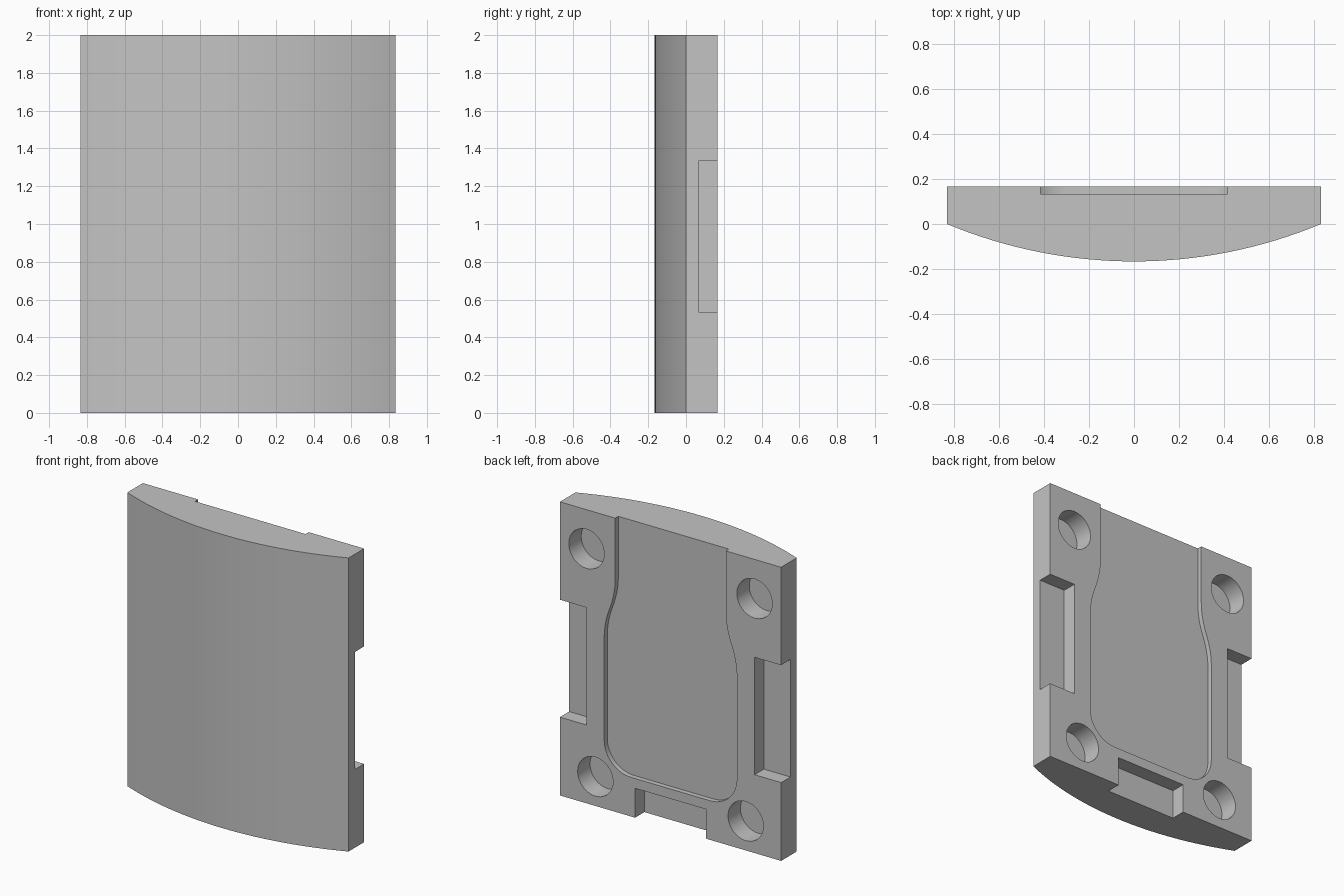
import bpy, bmesh, math
from mathutils import Vector

if "Cube" in bpy.data.objects:
    bpy.data.objects.remove(bpy.data.objects["Cube"], do_unlink=True)

U = 1 / 30            # one design unit
W, H, BACK = 25 * U, 60 * U, 5 * U

grey = bpy.data.materials.new("plain grey")
grey.use_nodes = True
COLOUR = (0.55, 0.55, 0.55, 1)
grey.diffuse_color = COLOUR
grey.node_tree.nodes["Principled BSDF"].inputs["Base Color"].default_value = COLOUR


def prism(bm, points, offset):
    """Extrude a closed 3D outline into a solid."""
    face = bm.faces.new([bm.verts.new(p) for p in points])
    made = bmesh.ops.extrude_face_region(bm, geom=[face])["geom"]
    moved = [g for g in made if isinstance(g, bmesh.types.BMVert)]
    bmesh.ops.translate(bm, verts=moved, vec=Vector(offset))


def back_cut(bm, outline, depth):
    """Solid that cuts an x-z outline into the back to a given depth."""
    prism(bm, [(x, BACK - depth, z) for x, z in outline], (0, depth + 0.1, 0))


def box(x0, x1, z0, z1):
    return [(x0, z0), (x1, z0), (x1, z1), (x0, z1)]


def arc(cx, cz, r, start, end, n):
    angles = [math.radians(start + (end - start) * i / n) for i in range(n + 1)]
    return [(cx + r * math.cos(a), cz + r * math.sin(a)) for a in angles]


def make_object(name, bm):
    bmesh.ops.recalc_face_normals(bm, faces=bm.faces)
    mesh = bpy.data.meshes.new(name)
    bm.to_mesh(mesh)
    bm.free()
    mesh.materials.append(grey)
    obj = bpy.data.objects.new(name, mesh)
    bpy.context.collection.objects.link(obj)
    return obj


# Plate with a bowed front
bm = bmesh.new()
R = 65 * U
half = math.degrees(math.asin(W / R))
bow = arc(0, R - BACK, R, -90 - half, -90 + half, 32)
prism(bm, [(x, y, 0) for x, y in bow + [(W, BACK), (-W, BACK)]], (0, 0, H))
plate = make_object("curved_plate", bm)

# Cutters for the back
bm = bmesh.new()

# Shallow recess: narrow open top, S-shaped shoulders, rounded lower corners
wide, narrow, low, corner = 15 * U, 12.5 * U, 8 * U, 6 * U
side = arc(wide - corner, low + corner, corner, -90, 0, 12)
for i in range(17):
    t = i / 16
    s = 2 * t * t if t < 0.5 else 1 - 2 * (1 - t) ** 2
    side.append((wide + (narrow - wide) * s, 1.16 + 0.43 * t))
side.append((narrow, H + 0.1))
back_cut(bm, side + [(-x, z) for x, z in reversed(side)], U)

# Blind round holes and side notches, mirrored
for s in (-1, 1):
    for x, z in ((19, 52), (17, 6)):
        back_cut(bm, arc(s * x * U, z * U, 4 * U, 0, 360, 40)[:-1], 4 * U)
    back_cut(bm, box(s * 19 * U, s * (W + 0.1), 16 * U, 40 * U), 3 * U)

# Bottom notch
back_cut(bm, box(-8 * U, 8 * U, -0.1, 6 * U), 3 * U)
cutter = make_object("back_cutter", bm)
cutter.hide_render = True

# Cut the plate and discard the cutter
mod = plate.modifiers.new("cuts", "BOOLEAN")
mod.operation = "DIFFERENCE"
mod.solver = "EXACT"
mod.object = cutter
bpy.context.view_layer.update()
graph = bpy.context.evaluated_depsgraph_get()
cut_mesh = bpy.data.meshes.new_from_object(plate.evaluated_get(graph))
plate.modifiers.clear()
plate.data = cut_mesh
bpy.data.objects.remove(cutter, do_unlink=True)

bpy.ops.object.select_all(action="DESELECT")
plate.select_set(True)
bpy.context.view_layer.objects.active = plate
bpy.ops.object.shade_smooth_by_angle(angle=math.radians(20))
